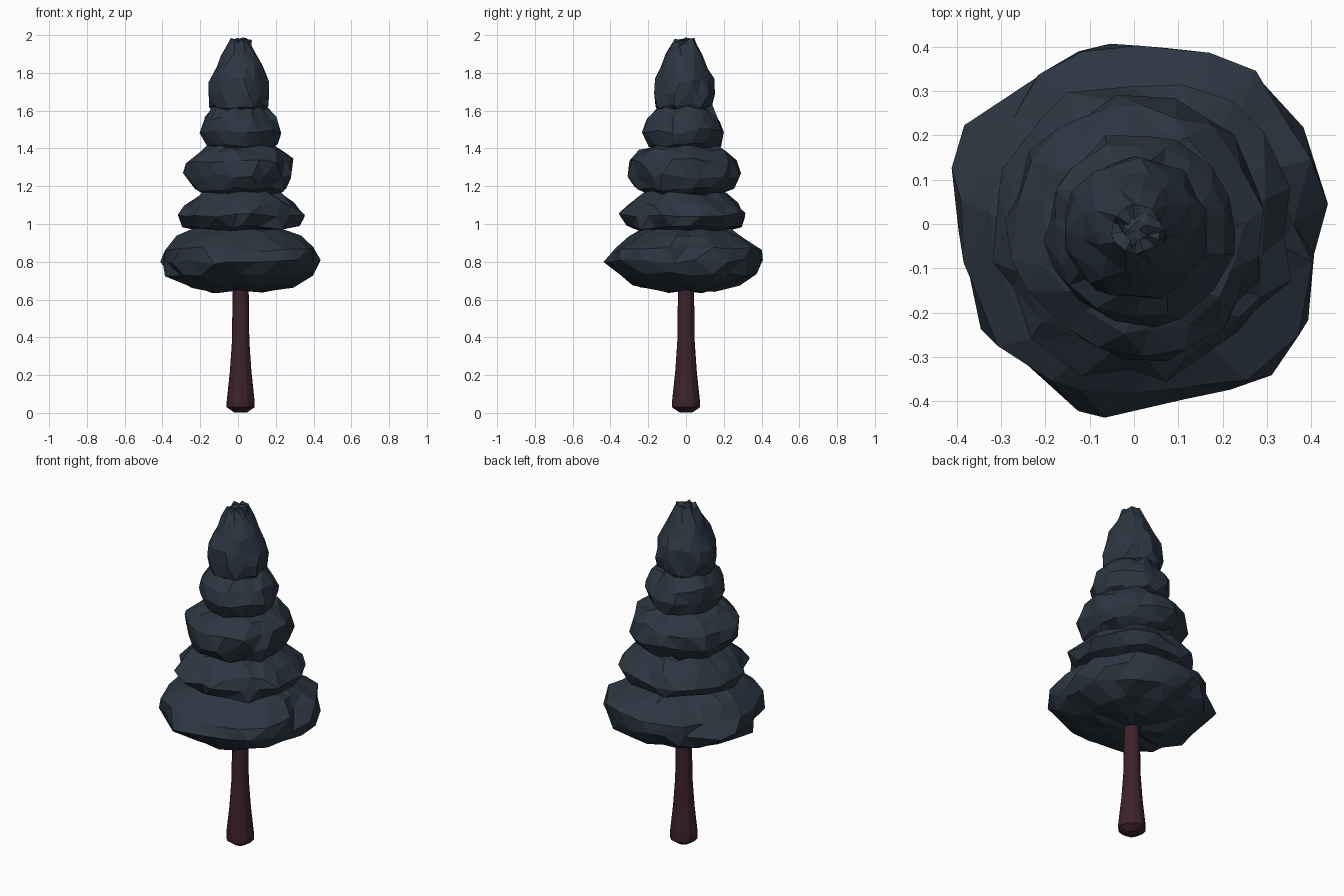
import bpy, bmesh, math, random

if "Cube" in bpy.data.objects:
    bpy.data.objects.remove(bpy.data.objects["Cube"])

random.seed(11)


def material(name, rgb):
    m = bpy.data.materials.new(name)
    m.diffuse_color = (*rgb, 1)
    m.use_nodes = True
    m.node_tree.nodes["Principled BSDF"].inputs["Base Color"].default_value = m.diffuse_color
    return m


needles = material("dark blue green", (0.0255, 0.037, 0.054))
bark = material("dark red brown", (0.047, 0.016, 0.025))


def lathe(name, profile, sides, mat, centre=(0, 0), jitter=0.0, zjit=0.0, lean=0.0, corner=0.0):
    """Closed flat-faced turned shape; jitter makes the rings ragged,
    corner pushes out the two diagonals on the +x side."""
    bm = bmesh.new()
    rings = []
    for i, (r, z) in enumerate(profile):
        ring = []
        for k in range(sides):
            a = (k + 0.5 * (i % 2) * (jitter > 0) + random.uniform(-4, 4) * jitter) * math.tau / sides
            rr = r * (1 + random.uniform(-jitter, jitter))
            rr *= 1 + corner * max(0, math.cos(a)) * abs(math.sin(2 * a))
            ring.append(bm.verts.new((centre[0] + lean * z + rr * math.cos(a),
                                      centre[1] + rr * math.sin(a),
                                      z + random.uniform(-zjit, zjit))))
        rings.append(ring)
    for lo, hi in zip(rings, rings[1:]):
        for k in range(sides):
            n = (k + 1) % sides
            bm.faces.new((lo[k], lo[n], hi[n], hi[k]))
    # close both ends with a fan
    for ring, z, flip in ((rings[0], profile[0][1], True), (rings[-1], profile[-1][1], False)):
        c = bm.verts.new((centre[0] + lean * z, centre[1], z))
        for k in range(sides):
            tri = (ring[k], ring[(k + 1) % sides], c)
            bm.faces.new(tri[::-1] if flip else tri)
    bmesh.ops.triangulate(bm, faces=bm.faces[:])
    bmesh.ops.recalc_face_normals(bm, faces=bm.faces[:])
    me = bpy.data.meshes.new(name)
    bm.to_mesh(me)
    bm.free()
    me.materials.append(mat)
    ob = bpy.data.objects.new(name, me)
    bpy.context.collection.objects.link(ob)
    return ob


# Trunk: flared foot
lathe("trunk", [(0.035, 0.003), (0.074, 0.03), (0.074, 0.06), (0.057, 0.22), (0.046, 0.38),
                (0.042, 0.70)], 12, bark, centre=(0.014, 0.0))

# Foliage tiers, bottom to top: (radius, height) outline, sides, centre, corner push
tiers = [
    ("bottom_foliage", [(0.15, 0.648), (0.27, 0.675), (0.37, 0.735), (0.415, 0.80),
                        (0.385, 0.865), (0.305, 0.925), (0.21, 0.975)], 21, (0.0, 0.0), 0.12),
    ("lower_foliage", [(0.22, 0.965), (0.30, 0.985), (0.335, 1.045), (0.295, 1.105),
                       (0.22, 1.165)], 19, (0.018, -0.01), 0),
    ("middle_foliage", [(0.19, 1.155), (0.25, 1.185), (0.288, 1.255), (0.278, 1.335),
                        (0.23, 1.385), (0.17, 1.415)], 18, (0.012, -0.01), 0),
    ("upper_foliage", [(0.15, 1.395), (0.192, 1.42), (0.212, 1.49), (0.197, 1.555),
                       (0.145, 1.62)], 17, (0.012, -0.01), 0),
    ("top_foliage", [(0.12, 1.595), (0.152, 1.625), (0.162, 1.69), (0.153, 1.76), (0.127, 1.83),
                     (0.093, 1.90), (0.055, 1.97)], 15, (0.005, -0.012), 0),
]
for name, profile, sides, centre, corner in tiers:
    lathe(name, profile, sides, needles, centre, jitter=0.072, zjit=0.015, corner=corner)
# Ragged leader at the tip
lathe("tip_foliage", [(0.060, 1.93), (0.052, 1.97), (0.022, 1.98)], 7, needles,
      (0.012, -0.012), jitter=0.2, zjit=0.01)
